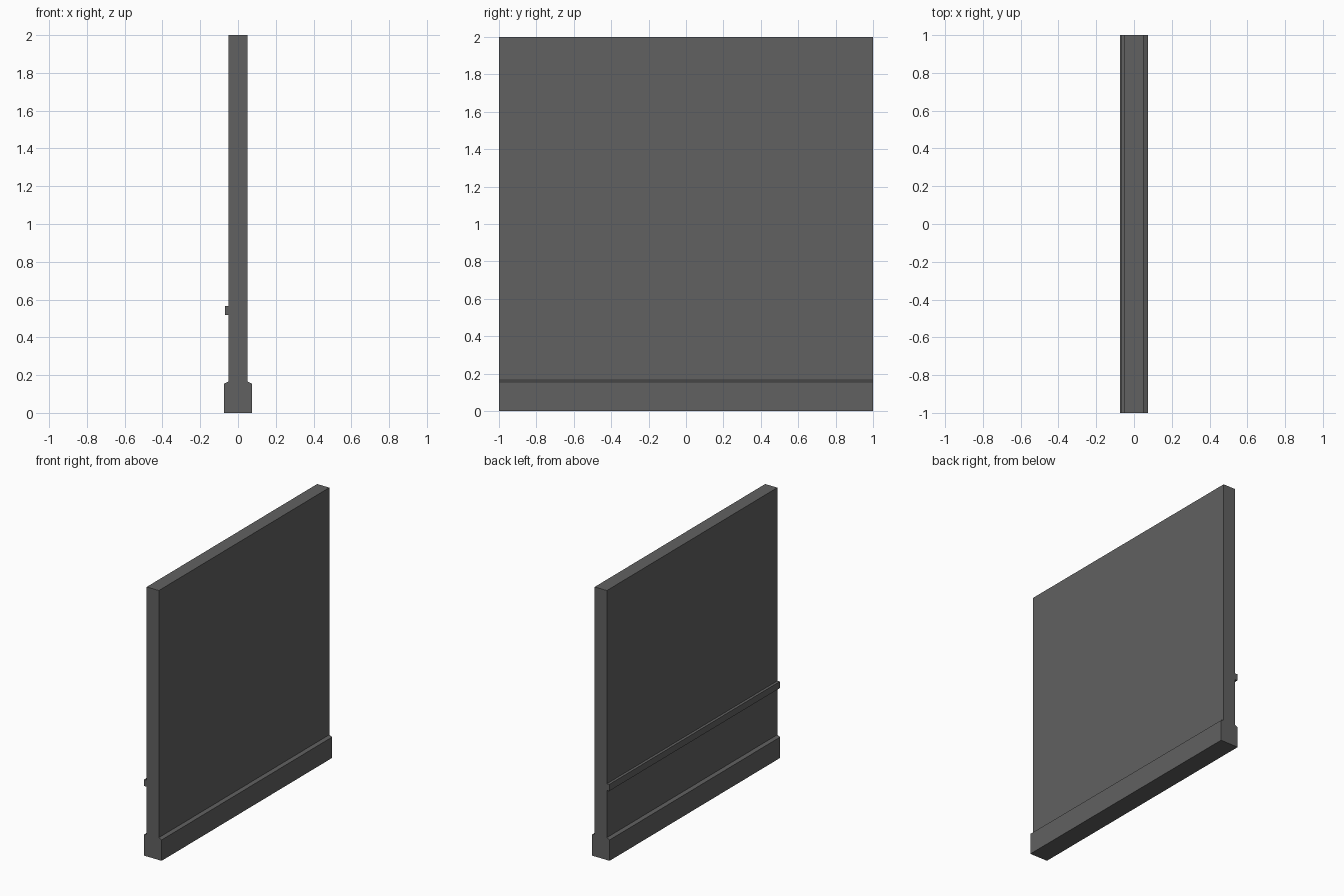
import bpy
import bmesh

if "Cube" in bpy.data.objects:
    bpy.data.objects.remove(bpy.data.objects["Cube"])

# Dark grey finish shared by all parts
dark = bpy.data.materials.new("dark_grey")
dark.diffuse_color = (0.12, 0.12, 0.12, 1)
dark.use_nodes = True
dark.node_tree.nodes["Principled BSDF"].inputs["Base Color"].default_value = dark.diffuse_color


def extrude_profile(name, points, length=2.0):
    """Extrude an x-z outline along y, centred on y = 0."""
    bm = bmesh.new()
    face = bm.faces.new([bm.verts.new((x, -length / 2, z)) for x, z in points])
    result = bmesh.ops.extrude_face_region(bm, geom=[face])
    verts = [v for v in result["geom"] if isinstance(v, bmesh.types.BMVert)]
    bmesh.ops.translate(bm, verts=verts, vec=(0, length, 0))
    bmesh.ops.recalc_face_normals(bm, faces=bm.faces)
    mesh = bpy.data.meshes.new(name)
    bm.to_mesh(mesh)
    bm.free()
    mesh.materials.append(dark)
    obj = bpy.data.objects.new(name, mesh)
    bpy.context.collection.objects.link(obj)
    return obj


WALL, BASE = 0.05, 0.073  # half thicknesses

# Wall with a wider plinth, stepping in over a small slope
half = [(BASE, 0), (BASE, 0.155), (WALL, 0.166), (WALL, 2.0)]
extrude_profile("wall_with_plinth", half + [(-x, z) for x, z in reversed(half)])

# Rail along the left face
extrude_profile("wall_rail", [(-0.07, 0.517), (-WALL, 0.517),
                              (-WALL, 0.566), (-0.07, 0.566)])
